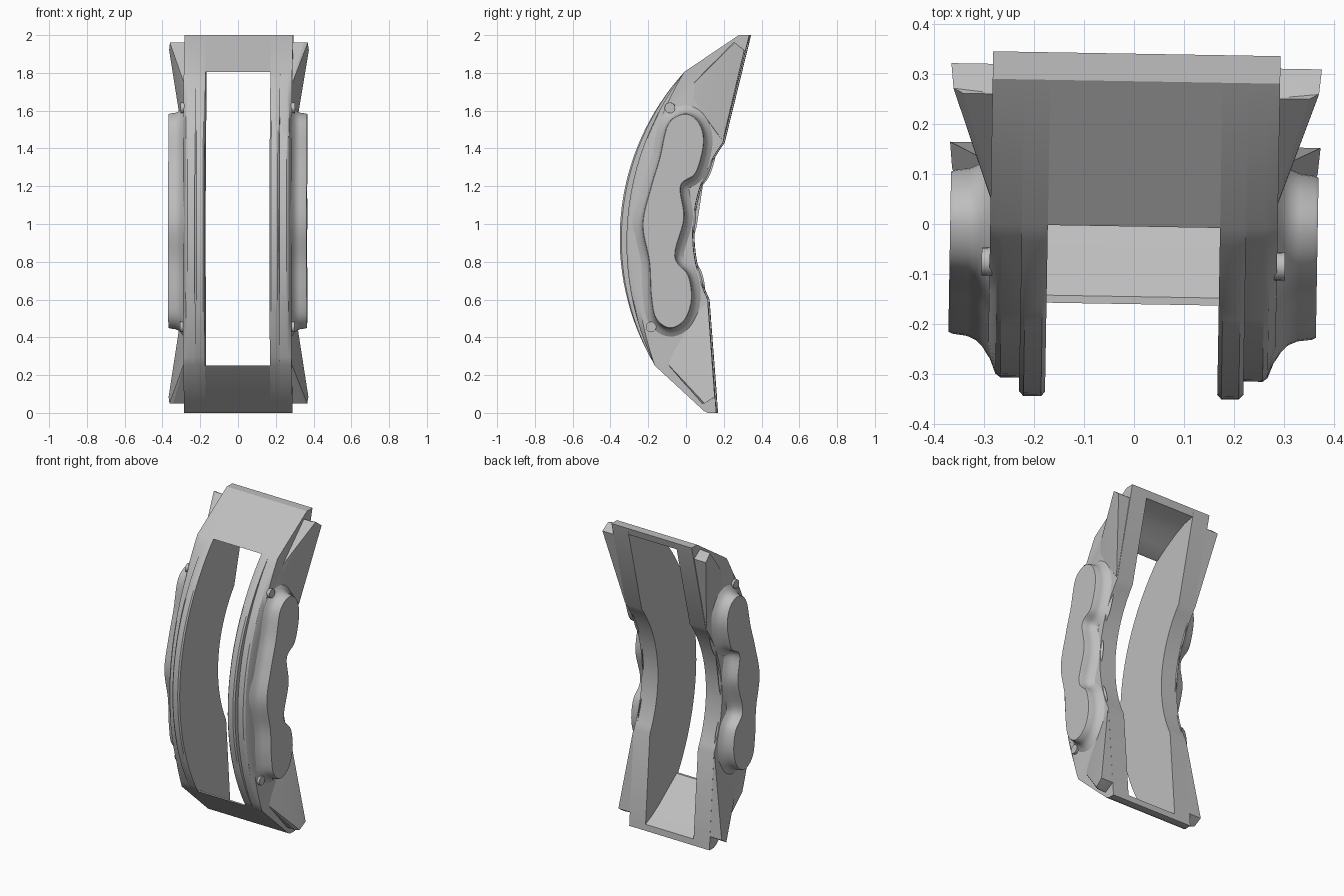
import bpy, bmesh, math
from mathutils import Vector

cube = bpy.data.objects.get("Cube")
if cube:
    bpy.data.objects.remove(cube, do_unlink=True)

GREY = (0.52, 0.52, 0.52, 1)
metal = bpy.data.materials.new("grey_metal")
metal.use_nodes = True
metal.diffuse_color = GREY
metal.node_tree.nodes["Principled BSDF"].inputs["Base Color"].default_value = GREY
TWIST = -0.017


def finish(name, bm, mirror=True, angle=30):
    bmesh.ops.recalc_face_normals(bm, faces=bm.faces)
    mesh = bpy.data.meshes.new(name)
    bm.to_mesh(mesh)
    bm.free()
    mesh.materials.append(metal)
    obj = bpy.data.objects.new(name, mesh)
    bpy.context.collection.objects.link(obj)
    obj.rotation_euler.z = TWIST
    bpy.ops.object.select_all(action='DESELECT')
    obj.select_set(True)
    bpy.context.view_layer.objects.active = obj
    bpy.ops.object.shade_smooth_by_angle(angle=math.radians(angle))
    if mirror:
        obj.modifiers.new("Mirror", 'MIRROR')
    return obj


def loft(name, sections, mirror=True, angle=30):
    """Skin a list of (x, [(y, z), ...]) sections and cap both ends."""
    bm = bmesh.new()
    rings = [[bm.verts.new((x, y, z)) for y, z in pts] for x, pts in sections]
    n = len(rings[0])
    for a, b in zip(rings, rings[1:]):
        for i in range(n):
            j = (i + 1) % n
            bm.faces.new((a[i], a[j], b[j], b[i]))
    bm.faces.new(rings[0])
    bm.faces.new(rings[-1])
    return finish(name, bm, mirror, angle)


def arc(p, q, r, n=32):
    """Points on the circle through p, q, r, on the side with smaller y."""
    (x1, y1), (x2, y2), (x3, y3) = p, q, r
    d = 2 * (x1 * (y2 - y3) + x2 * (y3 - y1) + x3 * (y1 - y2))
    s1, s2, s3 = x1*x1 + y1*y1, x2*x2 + y2*y2, x3*x3 + y3*y3
    cx = (s1 * (y2 - y3) + s2 * (y3 - y1) + s3 * (y1 - y2)) / d
    cy = (s1 * (x3 - x2) + s2 * (x1 - x3) + s3 * (x2 - x1)) / d
    rad = math.hypot(x1 - cx, y1 - cy)
    a0 = math.atan2(y1 - cy, x1 - cx) % math.tau
    a1 = math.atan2(y3 - cy, x3 - cx) % math.tau
    steps = [a0 + (a1 - a0) * i / n for i in range(n + 1)]
    return [(cx + rad * math.cos(a), cy + rad * math.sin(a)) for a in steps]


def cheek(front):
    """Side outline of the body; front is the y of the outer arc's middle."""
    outer = arc((-0.005, 1.805), (front, 0.95), (-0.16, 0.25))
    inner = arc((0.20, 1.43), (0.04, 0.96), (0.12, 0.6), 20)
    return outer + [(0.10, 0.01), (0.12, 0), (0.165, 0)] + inner[::-1] + [(0.34, 2), (0.285, 2)]


# Raised rib beside the central window
loft("window_rib", [(0.172, cheek(-0.338)), (0.18, cheek(-0.347)),
                    (0.215, cheek(-0.347)), (0.224, cheek(-0.338))])

# Lower shoulder outside the rib, with a chamfered outer edge
loft("body_shoulder", [(0.21, cheek(-0.31)), (0.262, cheek(-0.31)),
                       (0.272, cheek(-0.302)), (0.287, cheek(-0.262))])

# Thin curved bridges joining the two sides
top = [(-0.005, 1.805), (0.285, 2), (0.34, 2), (0.327, 1.955),
       (0.25, 1.94), (0.17, 1.905), (0.08, 1.855), (0.01, 1.808)]
bottom = [(-0.16, 0.25), (0.10, 0.01), (0.12, 0), (0.165, 0), (0.162, 0.04),
          (0.11, 0.065), (0.03, 0.115), (-0.06, 0.185), (-0.145, 0.25)]
for name, pts in (("top_bridge", top), ("bottom_bridge", bottom)):
    loft(name, [(-0.18, pts), (0.18, pts)], mirror=False)

# Wedge-shaped flanges that flare out towards the tips
top_wing = [(0.27, 0.0, 1.70), (0.285, 0.04, 1.66), (0.27, 0.20, 1.44), (0.292, 0.20, 1.44),
            (0.27, 0.255, 1.96), (0.345, 0.255, 1.96), (0.27, 0.315, 1.92),
            (0.37, 0.315, 1.92), (0.365, 0.265, 1.96)]
bottom_wing = [(0.27, -0.13, 0.30), (0.285, -0.07, 0.32), (0.27, 0.12, 0.59), (0.292, 0.12, 0.59),
               (0.27, 0.09, 0.05), (0.345, 0.09, 0.05), (0.27, 0.158, 0.085),
               (0.37, 0.158, 0.085), (0.365, 0.105, 0.05)]
for name, pts in (("top_flange", top_wing), ("bottom_flange", bottom_wing)):
    bm = bmesh.new()
    for p in pts:
        bm.verts.new(p)
    hull = bmesh.ops.convex_hull(bm, input=bm.verts)
    loose = set(hull["geom_interior"] + hull["geom_unused"])
    bmesh.ops.delete(bm, geom=[v for v in loose if isinstance(v, bmesh.types.BMVert)],
                     context='VERTS')
    finish(name, bm, angle=15)

# Bean-shaped piston housing with a flared foot
bean = [Vector(p) for p in (
    (0.0, 1.585), (0.075, 1.54), (0.102, 1.43), (0.06, 1.27), (-0.02, 1.2),
    (-0.002, 1.03), (-0.05, 0.83), (0.02, 0.73), (0.038, 0.6), (0.0, 0.49),
    (-0.08, 0.447), (-0.155, 0.5), (-0.18, 0.62), (-0.19, 0.8), (-0.225, 1.0),
    (-0.18, 1.2), (-0.135, 1.35), (-0.09, 1.53))]


def smooth_loop(pts, steps=6):
    out, n = [], len(pts)
    for i in range(n):
        a, b, c, d = (pts[(i + k) % n] for k in (-1, 0, 1, 2))
        for s in range(steps):
            t = s / steps
            out.append(0.5 * (2*b + (c - a)*t + (2*a - 5*b + 4*c - d)*t*t
                              + (3*b - a - 3*c + d)*t**3))
    return out


outline = smooth_loop(bean)


def grown(amount):
    pts = []
    for i, p in enumerate(outline):
        t = (outline[(i + 1) % len(outline)] - outline[i - 1]).normalized()
        pts.append((p.x - t.y * amount, p.y + t.x * amount))
    return pts


loft("piston_housing", [(0.275, grown(0.06)), (0.288, grown(0.042)), (0.298, grown(0.026)),
                        (0.312, grown(0.012)), (0.33, grown(0.004)), (0.36, grown(0)),
                        (0.367, grown(-0.004))], angle=40)

# Small round pins near the ends of each housing
for name, y, z in (("upper_pin", -0.08, 1.615), ("lower_pin", -0.18, 0.455)):
    ring = [(y + 0.028 * math.cos(a), z + 0.028 * math.sin(a))
            for a in (math.tau * i / 20 for i in range(20))]
    loft(name, [(0.24, ring), (0.303, ring)])
